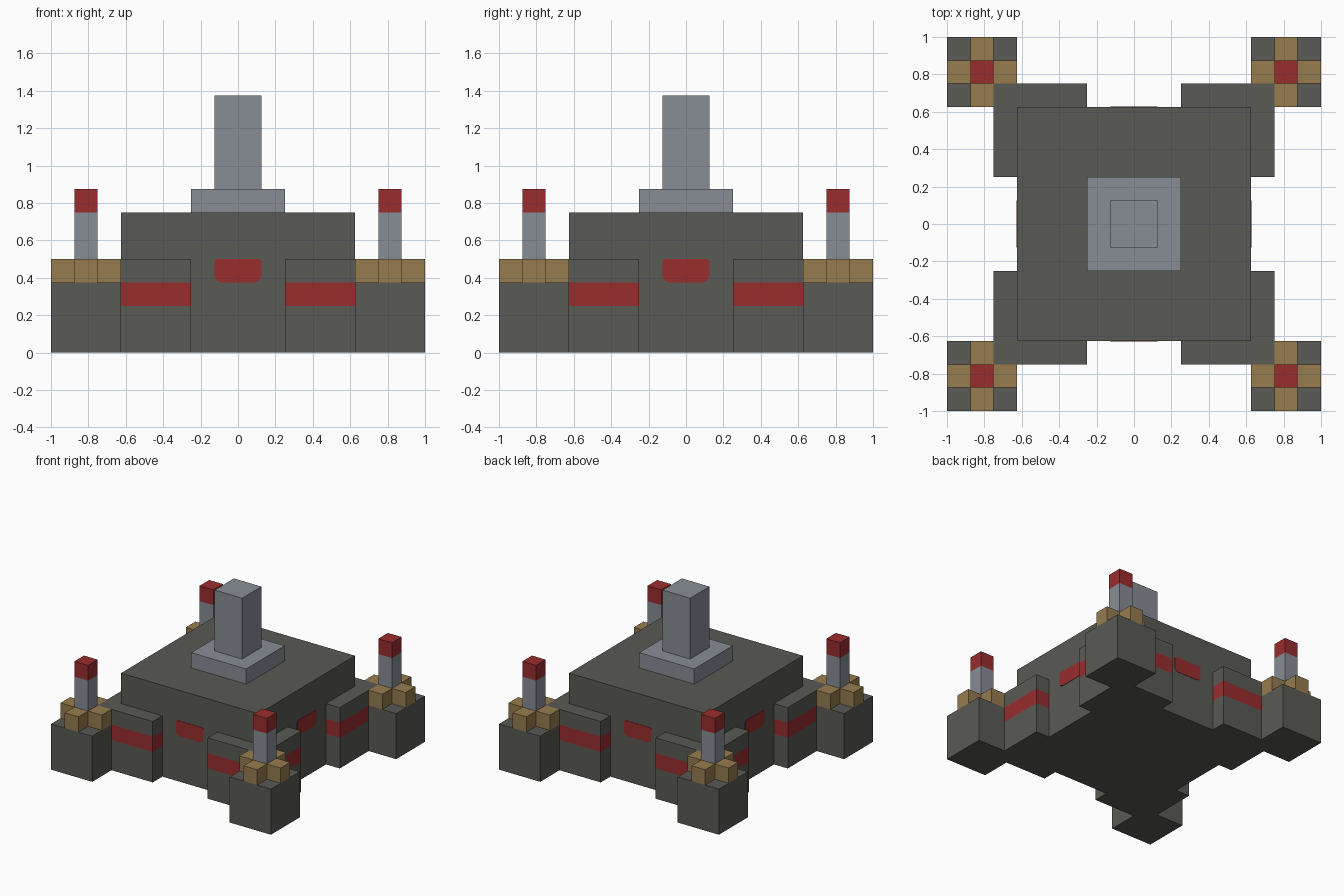
import bpy
import bmesh
from math import radians
from mathutils import Matrix, Vector

cube = bpy.data.objects.get("Cube")
if cube:
    bpy.data.objects.remove(cube, do_unlink=True)

U = 0.125  # grid module: every block is a whole number of these


def make_material(name, rgb):
    mat = bpy.data.materials.new(name)
    mat.use_nodes = True
    colour = (*rgb, 1.0)
    mat.diffuse_color = colour
    mat.node_tree.nodes["Principled BSDF"].inputs["Base Color"].default_value = colour
    return mat


STONE = make_material("dark stone", (0.100, 0.100, 0.089))
RED = make_material("red", (0.319, 0.026, 0.027))
TAN = make_material("tan", (0.305, 0.202, 0.078))
STEEL = make_material("steel grey", (0.242, 0.270, 0.305))


def finish(bm, name, *mats):
    bmesh.ops.recalc_face_normals(bm, faces=bm.faces)
    mesh = bpy.data.meshes.new(name)
    bm.to_mesh(mesh)
    bm.free()
    for mat in mats:
        mesh.materials.append(mat)
    obj = bpy.data.objects.new(name, mesh)
    bpy.context.collection.objects.link(obj)
    return obj


def box_mesh(low, high):
    """Box between two corners, given in modules."""
    low, high = Vector(low) * U, Vector(high) * U
    bm = bmesh.new()
    bmesh.ops.create_cube(bm, size=1)
    bmesh.ops.scale(bm, vec=high - low, verts=bm.verts)
    bmesh.ops.translate(bm, vec=(low + high) / 2, verts=bm.verts)
    return bm


def box(name, low, high, mat):
    return finish(box_mesh(low, high), name, mat)


def square_block(name, half, bottom, top, mat):
    return box(name, (-half, -half, bottom), (half, half, top), mat)


def striped_buttress(name):
    """Corner block with a red band running round its sides."""
    bm = box_mesh((2, 2, 0), (6, 6, 4))
    for z in (2 * U, 3 * U):
        bmesh.ops.bisect_plane(bm, geom=bm.verts[:] + bm.edges[:] + bm.faces[:],
                               plane_co=(0, 0, z), plane_no=(0, 0, 1))
    for face in bm.faces:
        face.material_index = int(2 * U < face.calc_center_median().z < 3 * U)
    return finish(bm, name, STONE, RED)


def window(name):
    """Thin red plate on the front wall, with rounded lower corners."""
    bm = bmesh.new()
    y, w, r = -5 * U - 0.003, U, 0.035
    outline = [(-w, 3 * U + r), (-w + r * 0.3, 3 * U + r * 0.3), (-w + r, 3 * U),
               (w - r, 3 * U), (w - r * 0.3, 3 * U + r * 0.3), (w, 3 * U + r),
               (w, 4 * U - 0.01), (w - 0.01, 4 * U),
               (-w + 0.01, 4 * U), (-w, 4 * U - 0.01)]
    face = bm.faces.new([bm.verts.new((x, y, z)) for x, z in outline])
    extruded = bmesh.ops.extrude_face_region(bm, geom=[face], use_keep_orig=True)
    moved = [v for v in extruded["geom"] if isinstance(v, bmesh.types.BMVert)]
    bmesh.ops.translate(bm, vec=(0, 0.005, 0), verts=moved)
    return finish(bm, name, RED)


# Central body, pedestal and column
square_block("main_body", 5, 0, 6, STONE)
square_block("column_base", 2, 6, 7, STEEL)
square_block("column", 1, 7, 11, STEEL)

# Four corners and four walls, by quarter turns
corners = ("back_left", "back_right", "front_right", "front_left")
walls = ("front", "left", "back", "right")
for i, (corner, wall) in enumerate(zip(corners, walls)):
    parts = [
        striped_buttress(corner + "_buttress"),
        box(corner + "_tower", (5, 5, 0), (8, 8, 3), STONE),
        box(corner + "_post", (6, 6, 3), (7, 7, 6), STEEL),
        box(corner + "_post_cap", (6, 6, 6), (7, 7, 7), RED),
        window(wall + "_window"),
    ]
    # Tan braces on the four sides of the post
    for n, (dx, dy) in enumerate(((1, 0), (0, 1), (-1, 0), (0, -1)), 1):
        x, y = 6 + dx, 6 + dy
        parts.append(box(f"{corner}_brace_{n}", (x, y, 3), (x + 1, y + 1, 4), TAN))
    for part in parts:
        part.data.transform(Matrix.Rotation(radians(90 * i), 4, "Z"))
